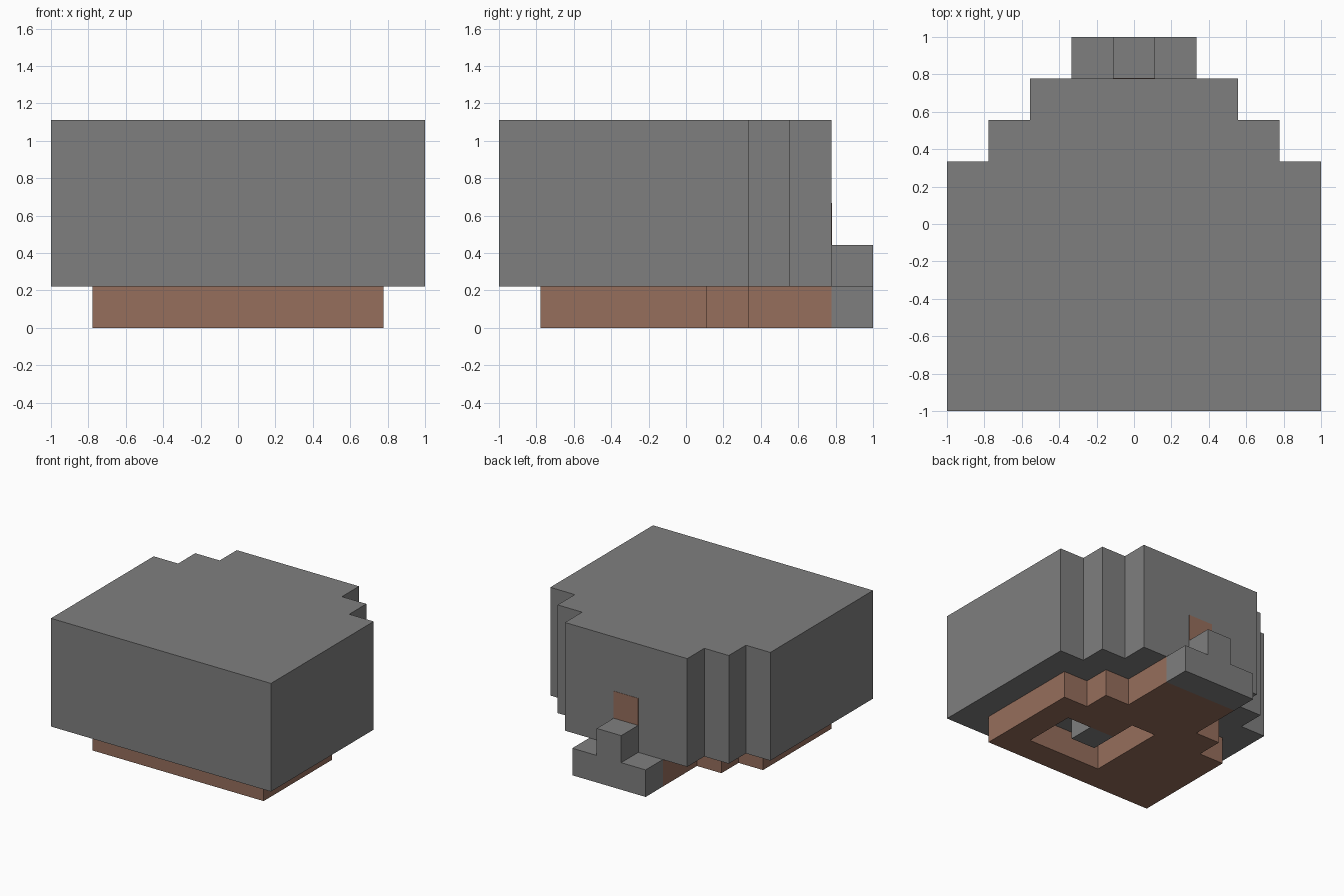
import bpy
import bmesh

U = 2 / 9  # one block

cube = bpy.data.objects.get("Cube")
if cube:
    bpy.data.objects.remove(cube, do_unlink=True)


def material(name, rgb):
    m = bpy.data.materials.new(name)
    m.use_nodes = True
    m.diffuse_color = (*rgb, 1)
    m.node_tree.nodes["Principled BSDF"].inputs["Base Color"].default_value = (*rgb, 1)
    return m


stone = material("stone_grey", (0.212, 0.212, 0.212))
clay = material("clay_brown", (0.305, 0.156, 0.107))


def prism(name, outline, z0, z1, mat):
    """Extrude an outline, given in blocks (x from the middle, y from the front)."""
    bm = bmesh.new()
    verts = [bm.verts.new((x * U, y * U - 1, z0 * U)) for x, y in outline]
    face = bm.faces.new(verts)
    top = bmesh.ops.extrude_face_region(bm, geom=[face])["geom"]
    bmesh.ops.translate(bm, vec=(0, 0, (z1 - z0) * U),
                        verts=[g for g in top if isinstance(g, bmesh.types.BMVert)])
    bmesh.ops.recalc_face_normals(bm, faces=bm.faces)
    mesh = bpy.data.meshes.new(name)
    bm.to_mesh(mesh)
    bm.free()
    mesh.materials.append(mat)
    obj = bpy.data.objects.new(name, mesh)
    bpy.context.collection.objects.link(obj)
    return obj


def mirrored(half):
    return half + [(-x, y) for x, y in reversed(half)]


def box(name, x0, x1, y0, y1, z0, z1, mat):
    return prism(name, [(x0, y0), (x1, y0), (x1, y1), (x0, y1)], z0, z1, mat)


# Stepped main body
prism("body", mirrored([(4.5, 0), (4.5, 6), (3.5, 6), (3.5, 7), (2.5, 7), (2.5, 8)]),
      1, 5, stone)

# Stepped base with a pit cut into its underside
base = prism("base", mirrored([(3.5, 1), (3.5, 5), (2.5, 5), (2.5, 6), (1.5, 6), (1.5, 8)]),
             0, 1, clay)
pit = prism("pit_cutter", [(2.5, 2), (-0.5, 2), (-0.5, 5), (0.5, 5), (0.5, 4), (2.5, 4)],
            -1, 2, clay)
pit.hide_render = True
pit.hide_viewport = True
cut = base.modifiers.new("pit", 'BOOLEAN')
cut.operation = 'DIFFERENCE'
cut.solver = 'EXACT'
cut.object = pit

# Stone block standing in the pit
box("pit_block", 0.5, 1.5, 3, 4, 0, 1, stone)

# Back steps and the brown panel above them
box("lower_step", -1.5, 1.5, 8, 9, 0, 1, stone)
box("upper_step", -0.5, 0.5, 8, 9, 1, 2, stone)
box("back_panel", -0.5, 0.5, 7.99, 8.01, 2, 3, clay)
